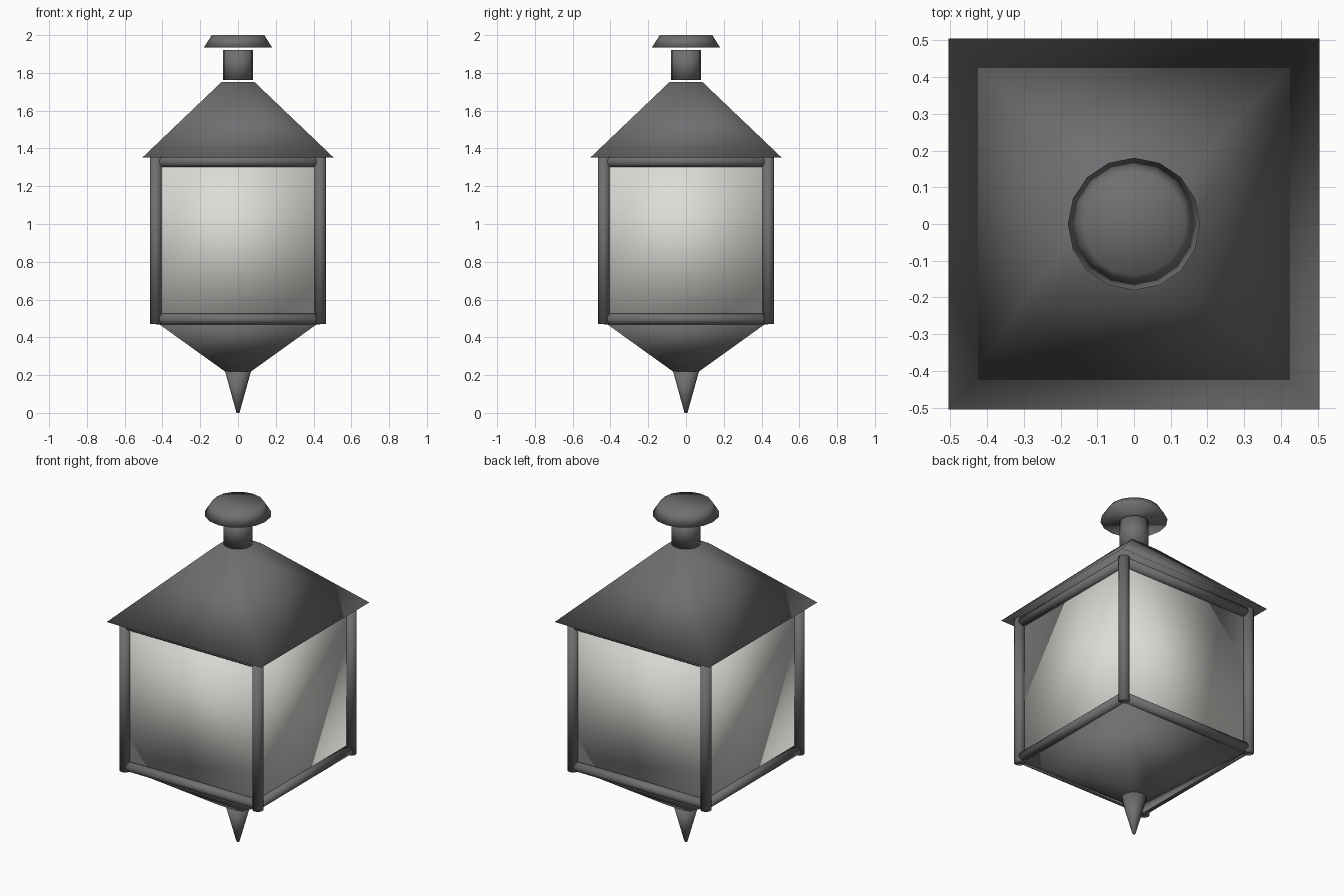
import bpy, math

if "Cube" in bpy.data.objects:
    bpy.data.objects.remove(bpy.data.objects["Cube"])


def material(name, rgb):
    m = bpy.data.materials.new(name)
    m.diffuse_color = (*rgb, 1.0)
    m.use_nodes = True
    m.node_tree.nodes["Principled BSDF"].inputs["Base Color"].default_value = m.diffuse_color
    return m


METAL = material("dark_grey_metal", (0.16, 0.16, 0.165))
GLASS = material("frosted_glass", (0.73, 0.715, 0.68))


def finish(name, mat):
    ob = bpy.context.object
    ob.name = name
    ob.data.name = name
    ob.data.materials.append(mat)
    for p in ob.data.polygons:
        p.use_smooth = True
    return ob


def frustum(name, r_bottom, r_top, z0, z1, sides=16, mat=METAL):
    """Upright frustum; with four sides the radii are half widths."""
    k = math.sqrt(2) if sides == 4 else 1.0
    bpy.ops.mesh.primitive_cone_add(
        vertices=sides, radius1=r_bottom * k, radius2=r_top * k,
        depth=z1 - z0, location=(0, 0, (z0 + z1) / 2),
        rotation=(0, 0, math.pi / 4 if sides == 4 else 0))
    bpy.ops.object.transform_apply(location=False, rotation=True, scale=True)
    return finish(name, mat)


def rod(name, radius, length, location, rotation=(0, 0, 0)):
    bpy.ops.mesh.primitive_cylinder_add(
        vertices=16, radius=radius, depth=length,
        location=location, rotation=rotation)
    return finish(name, METAL)


# Finial and tapered base
frustum("finial", 0.008, 0.069, 0.0, 0.222)
frustum("base", 0.07, 0.425, 0.22, 0.475, 4)

# Glass body
frustum("glass_body", 0.425, 0.425, 0.475, 1.35, 4, GLASS)

# Corner posts
C = 0.435
for sx in (-1, 1):
    for sy in (-1, 1):
        rod("corner_post", 0.03, 0.885, (sx * C, sy * C, 0.9125))

# Horizontal rails around the bottom and top of the glass
for label, z in (("bottom_rail", 0.497), ("top_rail", 1.331)):
    for s in (-1, 1):
        rod(label, 0.028, 2 * C, (0, s * 0.43, z), (0, math.pi / 2, 0))
        rod(label, 0.028, 2 * C, (s * 0.43, 0, z), (math.pi / 2, 0, 0))

# Roof, chimney stem and cap
frustum("roof", 0.505, 0.087, 1.353, 1.752, 4)
frustum("chimney_stem", 0.079, 0.079, 1.762, 1.922)
frustum("chimney_cap", 0.18, 0.139, 1.935, 2.0)
